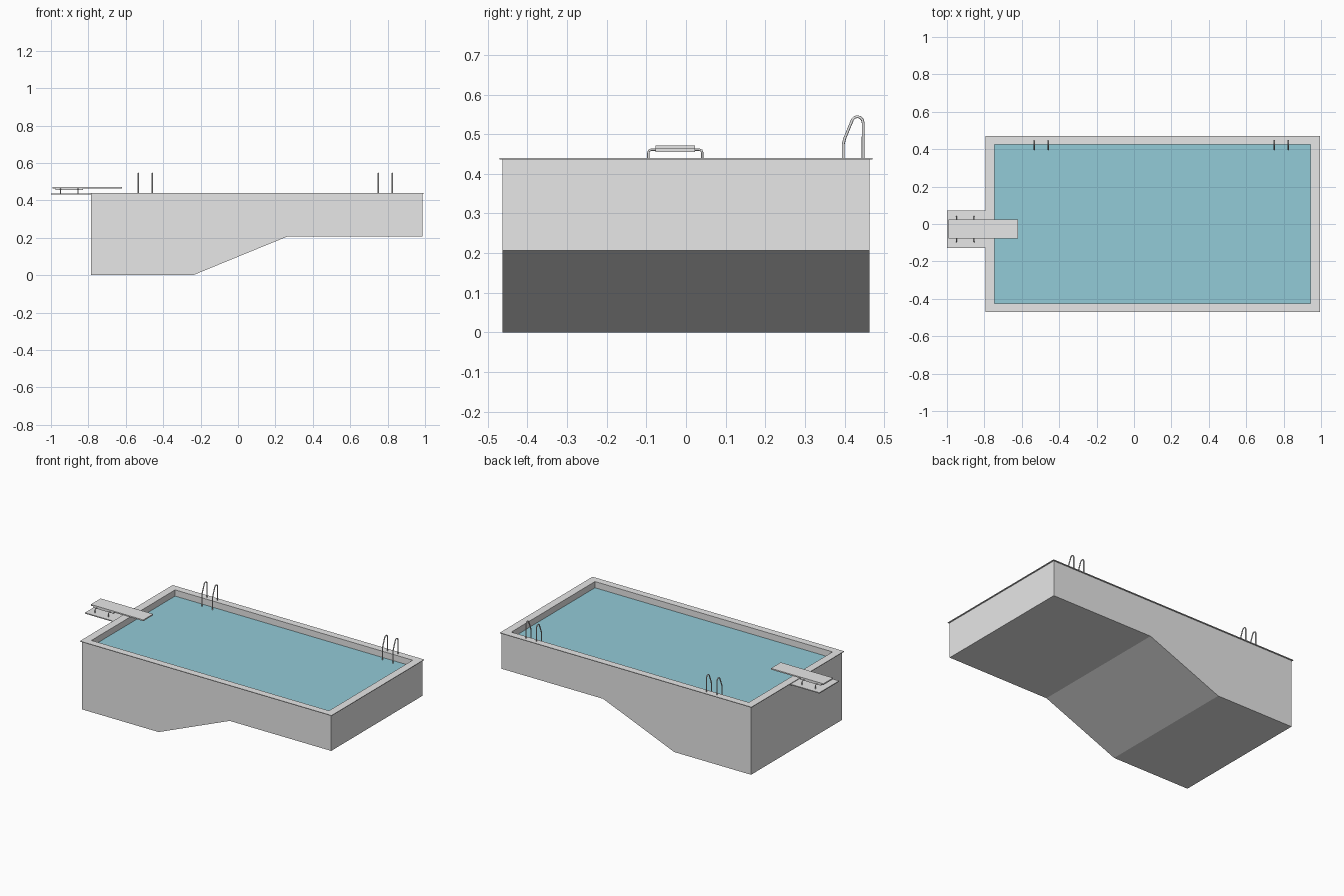
import bpy, bmesh, math

if "Cube" in bpy.data.objects:
    bpy.data.objects.remove(bpy.data.objects["Cube"])


def material(name, rgb):
    m = bpy.data.materials.new(name)
    m.diffuse_color = (*rgb, 1)
    m.use_nodes = True
    m.node_tree.nodes["Principled BSDF"].inputs["Base Color"].default_value = m.diffuse_color
    return m


GREY = material("light grey", (0.8, 0.8, 0.8))
WATER = material("pool water", (0.29, 0.595, 0.68))
DECK_Y = -0.027          # centre line of the diving board


def finish(name, bm, mat):
    bmesh.ops.recalc_face_normals(bm, faces=bm.faces)
    me = bpy.data.meshes.new(name)
    bm.to_mesh(me)
    bm.free()
    me.materials.append(mat)
    ob = bpy.data.objects.new(name, me)
    bpy.context.collection.objects.link(ob)
    return ob


def box(name, x0, x1, y0, y1, z0, z1, mat=GREY):
    bm = bmesh.new()
    bmesh.ops.create_cube(bm, size=1)
    for v in bm.verts:
        v.co.x = x1 if v.co.x > 0 else x0
        v.co.y = y1 if v.co.y > 0 else y0
        v.co.z = z1 if v.co.z > 0 else z0
    return finish(name, bm, mat)


def tube(name, points, radius):
    cu = bpy.data.curves.new(name, 'CURVE')
    cu.dimensions = '3D'
    cu.bevel_depth = radius
    cu.bevel_resolution = 2
    cu.use_fill_caps = True
    sp = cu.splines.new('POLY')
    sp.points.add(len(points) - 1)
    for p, co in zip(sp.points, points):
        p.co = (*co, 1)
    cu.materials.append(GREY)
    ob = bpy.data.objects.new(name, cu)
    bpy.context.collection.objects.link(ob)
    bpy.ops.object.select_all(action='DESELECT')
    ob.select_set(True)
    bpy.context.view_layer.objects.active = ob
    bpy.ops.object.convert(target='MESH')
    bpy.ops.object.shade_smooth_by_angle(angle=math.radians(50))


# Basin: outer and inner side profiles, open at the top, joined by the wall top
def basin():
    bm = bmesh.new()
    outer = [(-0.787, 0.437), (-0.787, 0), (-0.24, 0), (0.265, 0.207),
             (0.987, 0.207), (0.987, 0.437)]
    inner = [(-0.745, 0.437), (-0.745, 0.04), (-0.25, 0.04), (0.255, 0.247),
             (0.945, 0.247), (0.945, 0.437)]
    rims = []
    for prof, hy in ((outer, 0.463), (inner, 0.425)):
        a = [bm.verts.new((x, -hy, z)) for x, z in prof]
        b = [bm.verts.new((x, hy, z)) for x, z in prof]
        bm.faces.new(a)
        bm.faces.new(b)
        for i in range(len(prof) - 1):
            bm.faces.new((a[i], a[i + 1], b[i + 1], b[i]))
        rims.append([a[0], a[-1], b[-1], b[0]])
    for i in range(4):
        j = (i + 1) % 4
        bm.faces.new((rims[0][i], rims[0][j], rims[1][j], rims[1][i]))
    finish("basin", bm, GREY)


basin()


# Coping: thin rectangular ring around the edge
def coping():
    bm = bmesh.new()
    loops = []
    for x0, x1, hy in ((-0.795, 0.995, 0.471), (-0.745, 0.945, 0.425)):
        for z in (0.436, 0.44):
            loops.append([bm.verts.new(c) for c in
                          ((x0, -hy, z), (x1, -hy, z), (x1, hy, z), (x0, hy, z))])
    for p, q in ((0, 1), (1, 3), (3, 2), (2, 0)):
        for i in range(4):
            j = (i + 1) % 4
            bm.faces.new((loops[p][i], loops[p][j], loops[q][j], loops[q][i]))
    finish("coping", bm, GREY)


coping()

# Water surface
bm = bmesh.new()
bm.faces.new([bm.verts.new(c) for c in ((-0.745, -0.425, 0.4), (0.945, -0.425, 0.4),
                                        (0.945, 0.425, 0.4), (-0.745, 0.425, 0.4))])
finish("water", bm, WATER)

# Diving board with its base slab and mounting block
box("board_base", -1.0, -0.787, DECK_Y - 0.1, DECK_Y + 0.1, 0.43, 0.436)
box("diving_board", -0.993, -0.62, DECK_Y - 0.05, DECK_Y + 0.05, 0.464, 0.472)
box("board_mount", -0.975, -0.83, DECK_Y - 0.05, DECK_Y + 0.05, 0.455, 0.464)

# Bent tubes carrying the board
for k, x in enumerate((-0.95, -0.855)):
    half = [(0.068, 0.434), (0.068, 0.453), (0.066, 0.459), (0.06, 0.461)]
    pts = [(x, DECK_Y - d, z) for d, z in half]
    pts += [(x, DECK_Y + d, z) for d, z in reversed(half)]
    tube(f"board_support_{k + 1}", pts, 0.003)

# Ladder handrails: slanted leg into the water, rounded top, straight back leg
rail = [(0.397, 0.385), (0.397, 0.475), (0.4, 0.488), (0.416, 0.527)]
rail += [(0.4325 + 0.0145 * math.cos(math.radians(a)),
          0.529 + 0.0155 * math.sin(math.radians(a))) for a in range(150, -1, -30)]
rail += [(0.447, 0.437)]
for k, x in enumerate((-0.534, -0.459, 0.75, 0.825)):
    tube(f"ladder_rail_{k + 1}", [(x, y, z) for y, z in rail], 0.0035)
